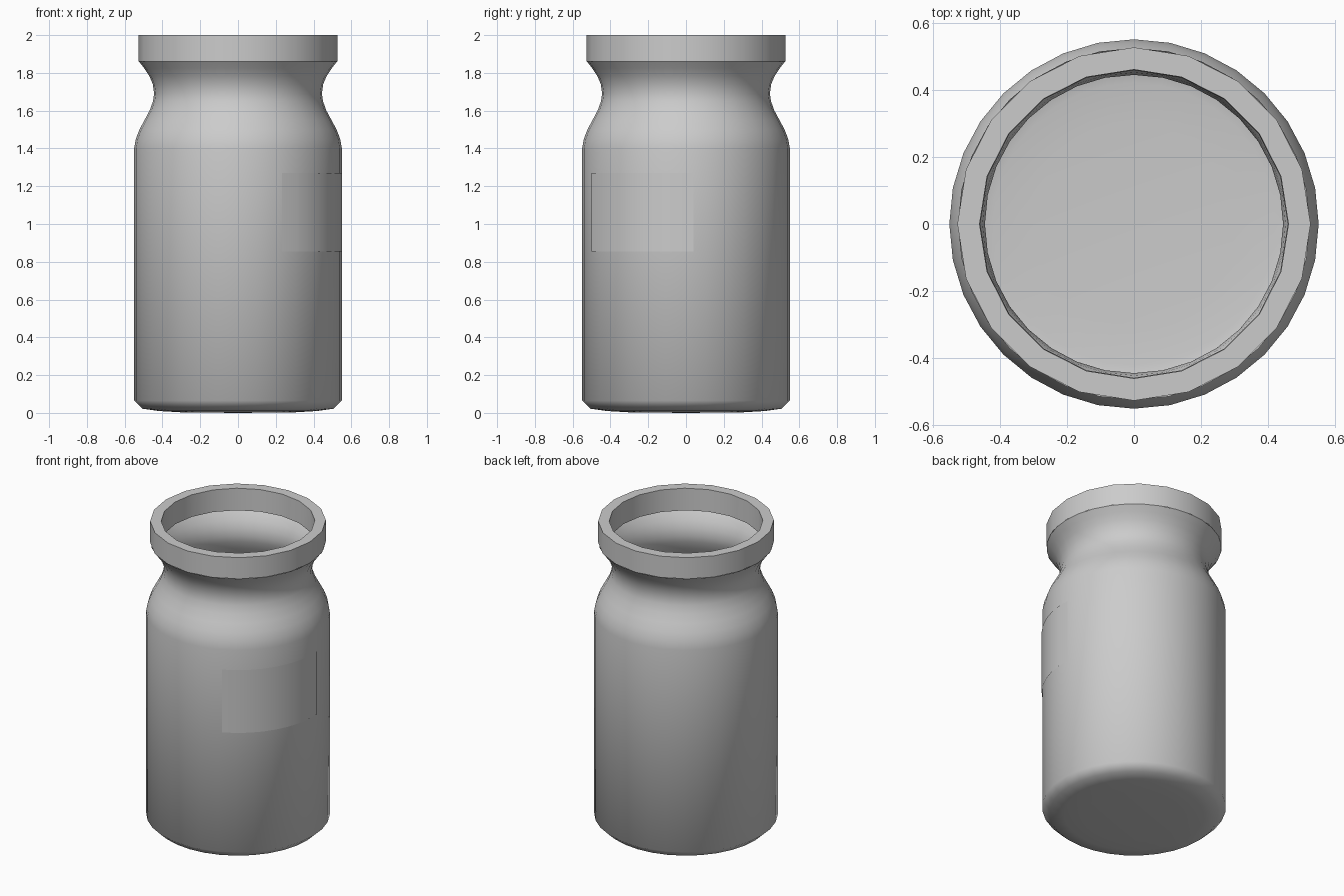
import bpy, bmesh, math

if "Cube" in bpy.data.objects:
    bpy.data.objects.remove(bpy.data.objects["Cube"])


def finish(name, bm, angle=30, recalc=True):
    if recalc:
        bmesh.ops.recalc_face_normals(bm, faces=bm.faces[:])
    me = bpy.data.meshes.new(name)
    bm.to_mesh(me)
    bm.free()
    ob = bpy.data.objects.new(name, me)
    bpy.context.collection.objects.link(ob)
    bpy.ops.object.select_all(action='DESELECT')
    ob.select_set(True)
    bpy.context.view_layer.objects.active = ob
    bpy.ops.object.shade_smooth_by_angle(angle=math.radians(angle))
    return ob


def lathe(name, profile, sides, start=0.0, sweep=360.0, angle=30):
    """Revolve an (r, z) profile listed from bottom outside upwards."""
    bm = bmesh.new()
    full = sweep >= 360
    cols = sides if full else sides + 1
    rings = []
    for r, z in profile:
        ring = []
        for i in range(cols):
            a = math.radians(start + sweep * i / sides)
            ring.append(bm.verts.new((r * math.cos(a), r * math.sin(a), z)))
        rings.append(ring)
    for lo, hi in zip(rings, rings[1:]):
        for i in range(sides):
            j = (i + 1) % cols
            bm.faces.new((lo[i], lo[j], hi[j], hi[i]))
    # Merge rings that sit on the axis into a single point
    bmesh.ops.remove_doubles(bm, verts=bm.verts[:], dist=1e-5)
    return finish(name, bm, angle, recalc=False)


# Thin-walled body: floor, rounded base, straight wall, shoulder and neck
lathe("jar_body", [
    (0, 0), (0.30, 0.003), (0.42, 0.01), (0.505, 0.022), (0.55, 0.065),
    (0.55, 1.40), (0.541, 1.45), (0.522, 1.50), (0.495, 1.55), (0.468, 1.60),
    (0.450, 1.65), (0.444, 1.69), (0.451, 1.74), (0.470, 1.785),
    (0.497, 1.825), (0.524, 1.86)], 32, angle=60)

# Thick collar around the mouth
lathe("jar_rim", [(0.526, 1.86), (0.526, 2.0), (0.46, 2.0), (0.458, 1.855)], 20)

# Curved label on the front right of the wall
lathe("label", [(0.553, 0.855), (0.553, 1.27)], 8, start=-65, sweep=69)
